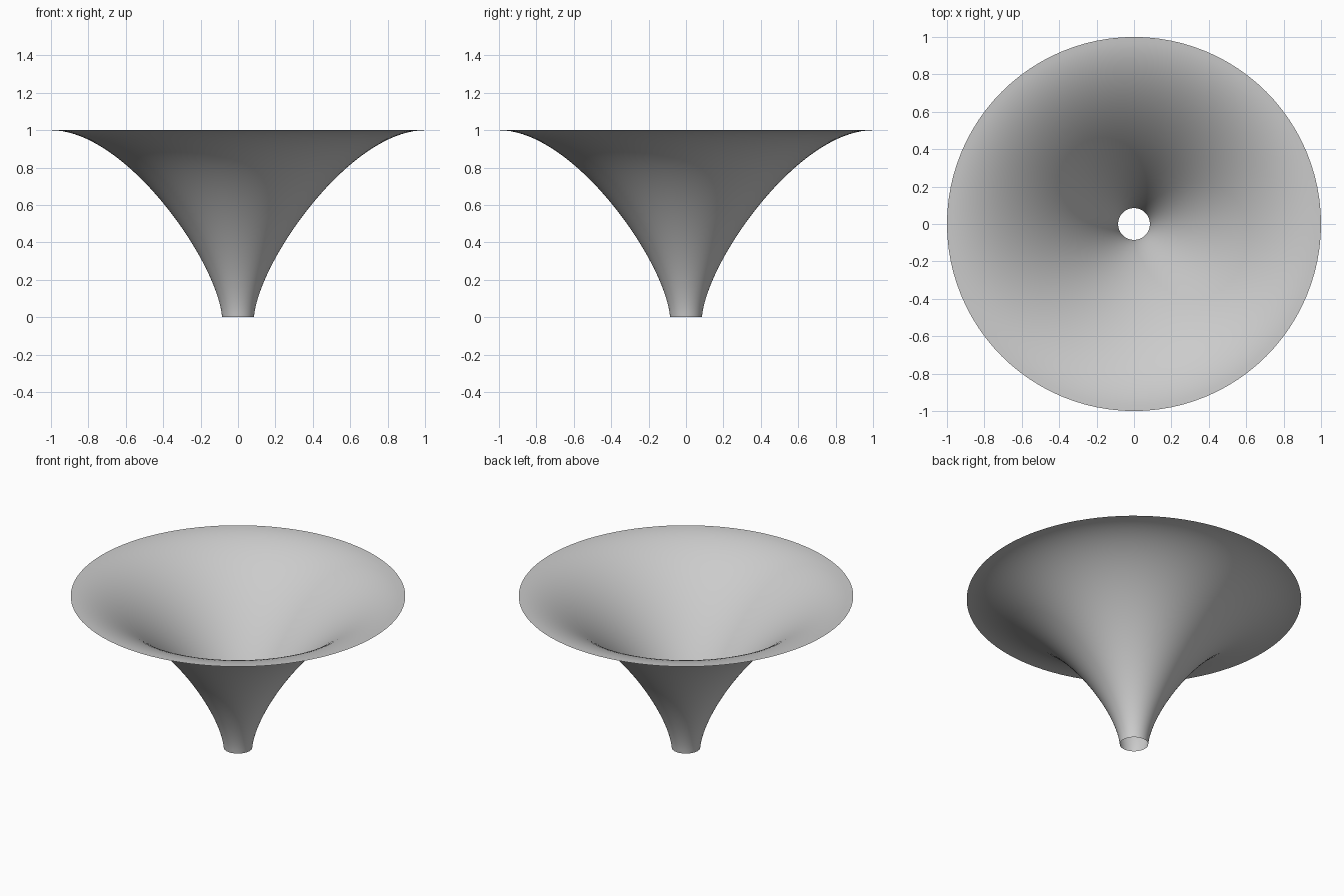
import bpy
import bmesh
import math
from mathutils import Vector
from mathutils.geometry import interpolate_bezier

cube = bpy.data.objects.get("Cube")
if cube:
    bpy.data.objects.remove(cube, do_unlink=True)

SEGMENTS = 96
RINGS = 40

# Plain grey finish
grey = bpy.data.materials.new("light_grey")
grey.use_nodes = True
colour = (0.6, 0.6, 0.6, 1)
grey.diffuse_color = colour
grey.node_tree.nodes["Principled BSDF"].inputs["Base Color"].default_value = colour

# Flared profile: steep at the neck, level at the rim
profile = interpolate_bezier(
    Vector((0.085, 0, 0)), Vector((0.11, 0, 0.3)),
    Vector((0.6, 0, 1)), Vector((1, 0, 1)), RINGS)

# Spin the profile into a thin open horn
bm = bmesh.new()
verts = [bm.verts.new(p) for p in profile]
edges = [bm.edges.new(pair) for pair in zip(verts, verts[1:])]
bmesh.ops.spin(bm, geom=verts + edges, cent=(0, 0, 0), axis=(0, 0, 1),
               angle=math.tau, steps=SEGMENTS, use_duplicate=False)
bmesh.ops.remove_doubles(bm, verts=bm.verts, dist=0.0001)
bmesh.ops.recalc_face_normals(bm, faces=bm.faces)

# Outer side faces away from the axis
bm.faces.ensure_lookup_table()
face = bm.faces[0]
centre = face.calc_center_median()
if face.normal.x * centre.x + face.normal.y * centre.y < 0:
    bmesh.ops.reverse_faces(bm, faces=bm.faces)

mesh = bpy.data.meshes.new("flared_horn")
bm.to_mesh(mesh)
bm.free()
mesh.materials.append(grey)
mesh.shade_smooth()
horn = bpy.data.objects.new("flared_horn", mesh)
bpy.context.collection.objects.link(horn)
